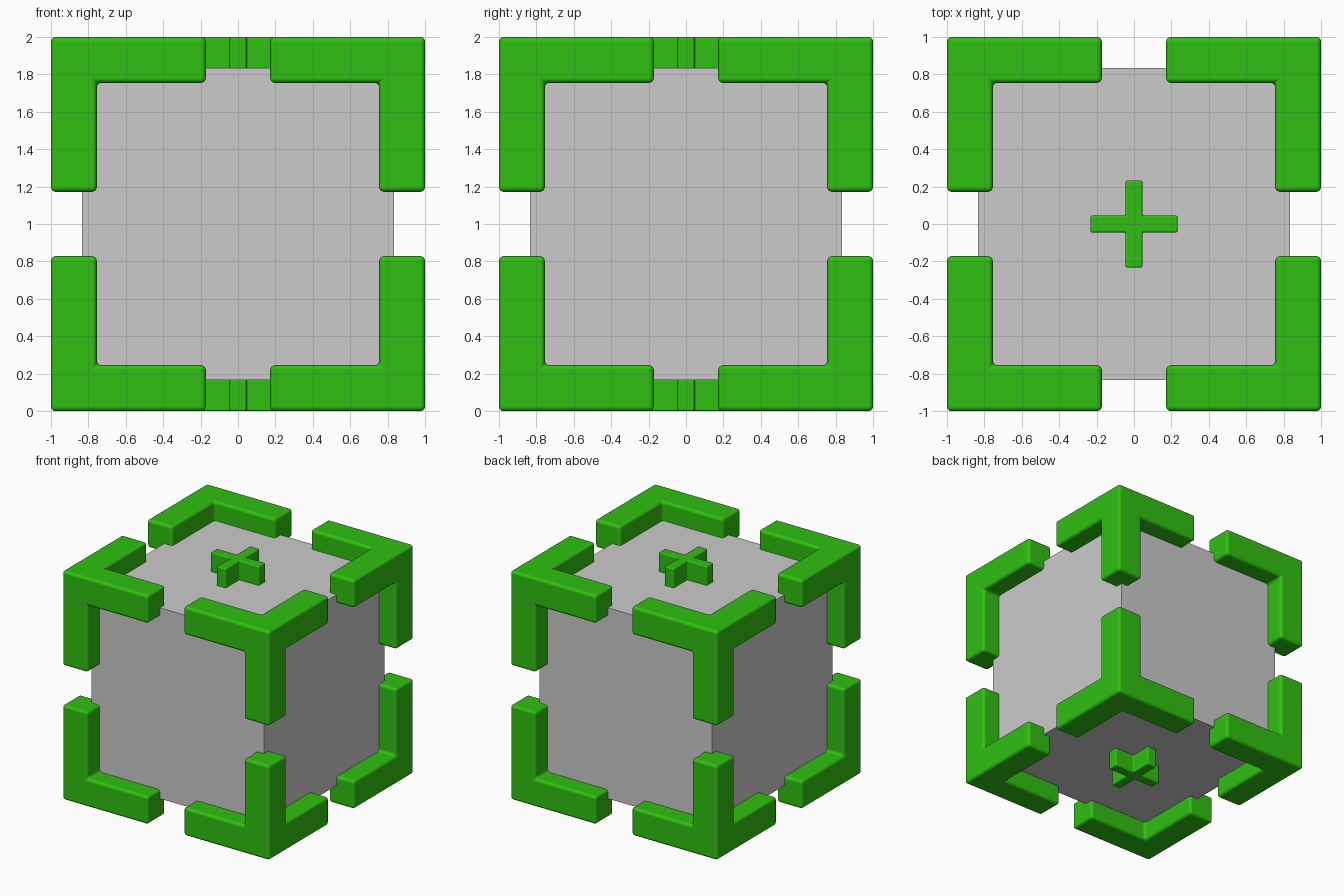
import bpy, bmesh
from mathutils import Vector

if "Cube" in bpy.data.objects:
    bpy.data.objects.remove(bpy.data.objects["Cube"])

CENTRE = (0, 0, 1)
CORE = 0.833      # half size of the grey cube
INNER = 0.755     # inner side of the bracket bars
ARM_END = 0.172   # where each bracket arm stops

green = bpy.data.materials.new("green")
green.diffuse_color = (0.03, 0.53, 0.006, 1)
green.use_nodes = True
green.node_tree.nodes["Principled BSDF"].inputs["Base Color"].default_value = green.diffuse_color


def add_object(name, bm, mirror=None, bevel=0, material=None):
    bmesh.ops.recalc_face_normals(bm, faces=bm.faces)
    mesh = bpy.data.meshes.new(name)
    bm.to_mesh(mesh)
    bm.free()
    obj = bpy.data.objects.new(name, mesh)
    obj.location = CENTRE
    bpy.context.collection.objects.link(obj)
    if material:
        mesh.materials.append(material)
    if mirror:
        m = obj.modifiers.new("mirror", 'MIRROR')
        m.use_axis = mirror
        m.use_mirror_merge = False
    if bevel:
        mesh.polygons.foreach_set("use_smooth", [True] * len(mesh.polygons))
        b = obj.modifiers.new("bevel", 'BEVEL')
        b.width = bevel
        b.segments = 4
        b.limit_method = 'ANGLE'
        b.harden_normals = True
    return obj


# grey inner cube
bm = bmesh.new()
bmesh.ops.create_cube(bm, size=2 * CORE)
add_object("core_cube", bm)

# corner bracket: a small corner block with three arms, mirrored to all eight corners
bm = bmesh.new()
bmesh.ops.create_cube(bm, size=1 - INNER)
bmesh.ops.translate(bm, verts=bm.verts, vec=Vector((1, 1, 1)) * (1 + INNER) / 2)
bm.normal_update()
inward = [(f, f.normal.copy()) for f in bm.faces if sum(f.normal) < 0]
for face, normal in inward:
    tip = bmesh.ops.extrude_discrete_faces(bm, faces=[face])["faces"][0]
    bmesh.ops.translate(bm, verts=tip.verts, vec=normal * (INNER - ARM_END))
bmesh.ops.dissolve_limit(bm, angle_limit=0.01, verts=bm.verts, edges=bm.edges)
add_object("corner_brackets", bm, (True, True, True), 0.025, green)

# plus shapes on the top and bottom faces
w, r = 0.045, 0.233
quarter = [(r, -w), (r, w), (w, w)]
outline = []
for _ in range(4):
    outline += quarter
    quarter = [(-y, x) for x, y in quarter]
bm = bmesh.new()
base = bm.faces.new([bm.verts.new((x, y, CORE + 0.005)) for x, y in outline])
top = bmesh.ops.extrude_face_region(bm, geom=[base], use_keep_orig=True)["geom"]
bmesh.ops.translate(bm, verts=[g for g in top if isinstance(g, bmesh.types.BMVert)],
                    vec=(0, 0, 1 - CORE - 0.005))
# sink the base slightly into the cube
for v in bm.verts:
    if v.co.z < 0.9:
        v.co.z = CORE - 0.005
add_object("plus_marks", bm, (False, False, True), 0.01, green)
